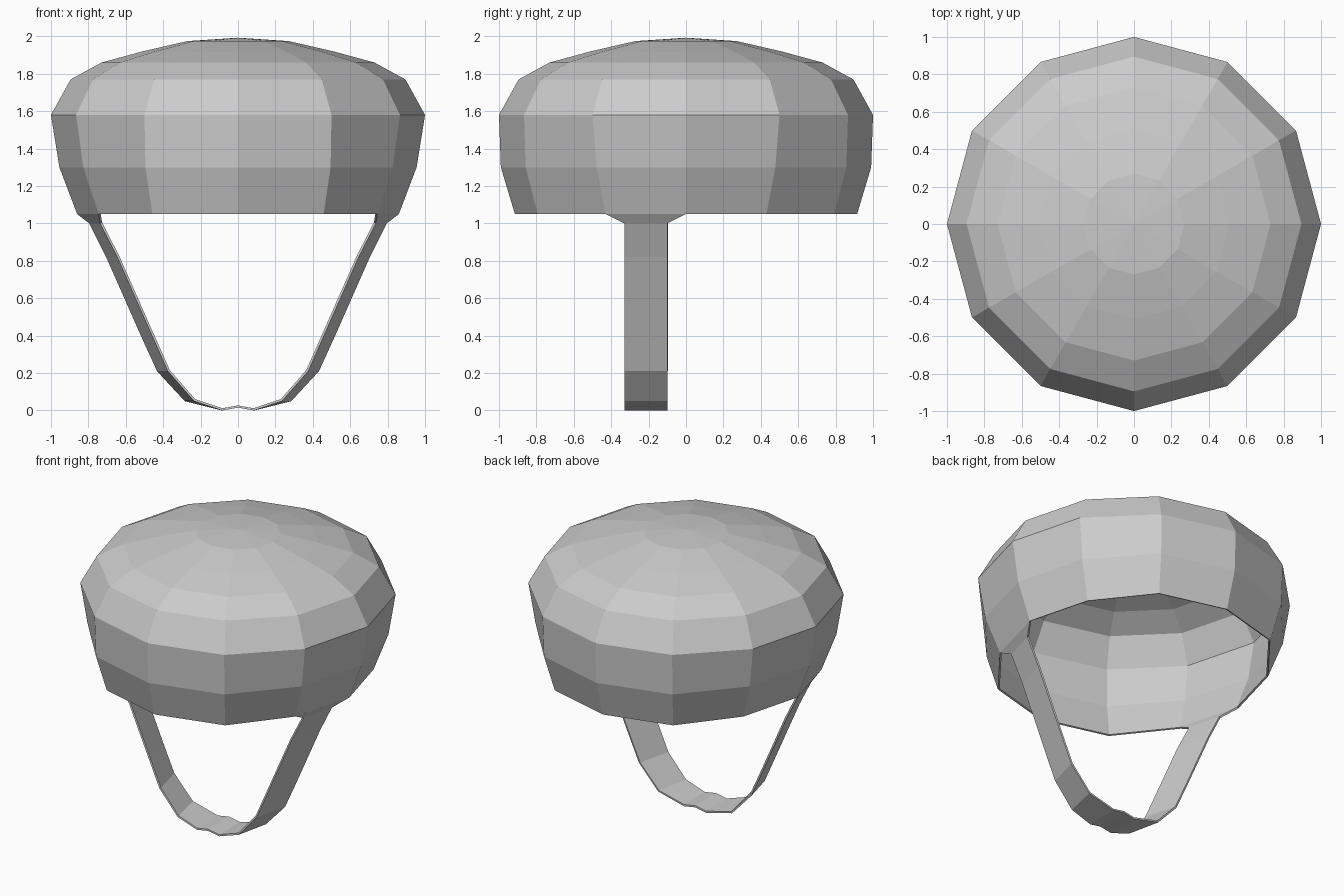
import bpy
import math

cube = bpy.data.objects.get("Cube")
if cube:
    bpy.data.objects.remove(cube, do_unlink=True)

grey = bpy.data.materials.new("plain grey")
grey.use_nodes = True
grey.diffuse_color = (0.6, 0.6, 0.6, 1)
grey.node_tree.nodes["Principled BSDF"].inputs["Base Color"].default_value = (0.6, 0.6, 0.6, 1)


def thin_sheet(name, verts, faces):
    """Flat-shaded sheet given a small thickness on its inner side."""
    mesh = bpy.data.meshes.new(name)
    mesh.from_pydata(verts, [], faces)
    mesh.materials.append(grey)
    obj = bpy.data.objects.new(name, mesh)
    bpy.context.collection.objects.link(obj)
    mod = obj.modifiers.new("thickness", 'SOLIDIFY')
    mod.thickness = 0.012
    mod.offset = -1
    return obj


# Helmet shell: twelve-sided rings, pinched at the sides near the rim
SIDES = 12
rings = [  # side radius, front radius, height
    (0.86, 0.915, 1.05), (0.955, 0.99, 1.30), (1.0, 1.0, 1.58),
    (0.895, 0.895, 1.77), (0.73, 0.73, 1.86), (0.51, 0.51, 1.92),
    (0.27, 0.27, 1.975),
]
verts = []
for side_r, front_r, z in rings:
    for i in range(SIDES):
        a = 2 * math.pi * i / SIDES
        r = side_r if abs(math.cos(a)) > 0.8 else front_r
        verts.append((r * math.cos(a), r * math.sin(a), z))
apex = len(verts)
verts.append((0, 0, 1.993))

faces = []
for j in range(len(rings) - 1):
    for i in range(SIDES):
        k = (i + 1) % SIDES
        low, high = j * SIDES, (j + 1) * SIDES
        faces.append((low + i, low + k, high + k, high + i))
last = apex - SIDES
faces += [(last + i, last + (i + 1) % SIDES, apex) for i in range(SIDES)]
thin_sheet("helmet_shell", verts, faces)

# Chin strap: ribbon flaring into one rim edge on each side
BACK, FRONT = -0.10, -0.33
path = [  # back edge x, front edge x, height
    (0.795, 0.737, 1.0), (0.705, 0.645, 0.82), (0.515, 0.455, 0.39),
    (0.433, 0.375, 0.21), (0.285, 0.235, 0.05), (0.085, 0.085, 0.0),
]
rows = [((0.86, 0, 1.05), (0.745, -0.43, 1.05))]
rows += [((b, BACK, z), (f, FRONT, z)) for b, f, z in path]
middle = [((0, BACK, 0.015), (0, FRONT, 0.015))]
mirrored = [tuple((-x, y, z) for x, y, z in row) for row in reversed(rows)]
rows = rows + middle + mirrored
strap_verts = [p for row in rows for p in row]
strap_faces = [(2 * i, 2 * i + 1, 2 * i + 3, 2 * i + 2) for i in range(len(rows) - 1)]
thin_sheet("chin_strap", strap_verts, strap_faces)
